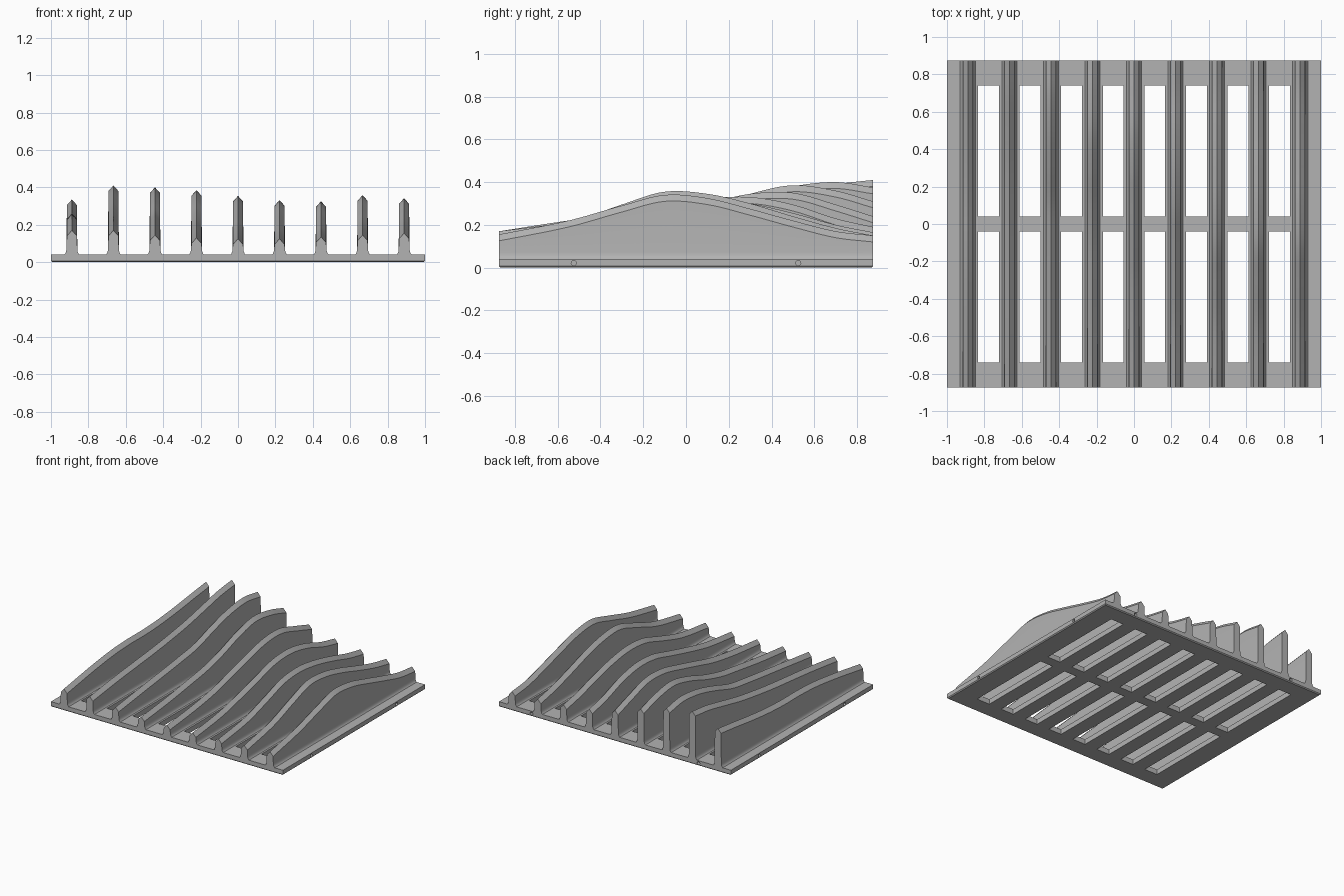
import bpy, bmesh, math
from mathutils import Matrix, Vector

cube = bpy.data.objects.get("Cube")
if cube:
    bpy.data.objects.remove(cube)

HALF_X, HALF_Y, PLATE = 1.0, 0.875, 0.04
PITCH = 0.222
STATIONS = [-0.875, -0.55, -0.3, -0.1, 0.1, 0.3, 0.5, 0.7, 0.875]
# ridge heights of each fin along its length, in hundredths
RIDGES = [
    (17, 22, 25, 26, 26, 27, 29, 31.5, 33.5),
    (17, 21, 23.5, 25.5, 28, 31, 35, 39, 41),
    (14.5, 18.5, 21.5, 24, 27, 33, 38, 40, 37.5),
    (13, 16.5, 20, 23, 28, 34.5, 38.5, 36, 31),
    (12.5, 16, 20, 25, 30, 34.5, 35, 29.5, 24),
    (12.5, 16.5, 22, 27, 32, 33, 29.5, 23, 19),
    (13.5, 18, 25, 31, 32.5, 30, 25.5, 20, 16.5),
    (14.5, 21, 29.5, 35.5, 34.5, 30, 24, 18.5, 15),
    (15.5, 22, 29, 34, 32.5, 27.5, 22, 17, 15),
]

grey = bpy.data.materials.new("plain grey")
grey.use_nodes = True
colour = (0.45, 0.45, 0.45, 1)
grey.diffuse_color = colour
grey.node_tree.nodes["Principled BSDF"].inputs["Base Color"].default_value = colour


def make_object(name, bm):
    bmesh.ops.recalc_face_normals(bm, faces=bm.faces)
    mesh = bpy.data.meshes.new(name)
    bm.to_mesh(mesh)
    bm.free()
    obj = bpy.data.objects.new(name, mesh)
    bpy.context.collection.objects.link(obj)
    mesh.materials.append(grey)
    return obj


def height_at(ridge, y):
    """Smooth curve through the ridge heights."""
    n = len(STATIONS)
    slopes = []
    for i in range(n):
        a, b = max(i - 1, 0), min(i + 1, n - 1)
        slopes.append((ridge[b] - ridge[a]) / (STATIONS[b] - STATIONS[a]))
    i = max(k for k in range(n - 1) if STATIONS[k] <= y or k == 0)
    d = STATIONS[i + 1] - STATIONS[i]
    t = (y - STATIONS[i]) / d
    h = ((1 + 2 * t) * (1 - t) ** 2 * ridge[i] + t * (1 - t) ** 2 * d * slopes[i]
         + t * t * (3 - 2 * t) * ridge[i + 1] + t * t * (t - 1) * d * slopes[i + 1])
    return h / 100


def make_fin(name, x, ridge, steps=56):
    bm = bmesh.new()
    rings = []
    for s in range(steps + 1):
        y = -HALF_Y + 2 * HALF_Y * s / steps
        top = height_at(ridge, y)
        # half section: flared foot, straight side, shoulder
        side = [(0.043, PLATE - 0.002), (0.036, 0.045), (0.031, 0.056),
                (0.029, 0.072), (0.027, top - 0.03)]
        section = side + [(0, top)] + [(-w, z) for w, z in reversed(side)]
        rings.append([bm.verts.new((x + w, y, z)) for w, z in section])
    count = len(rings[0])
    for a, b in zip(rings, rings[1:]):
        for i in range(count):
            j = (i + 1) % count
            bm.faces.new((a[i], a[j], b[j], b[i]))
    bm.faces.new(rings[0])
    bm.faces.new(rings[-1])
    return make_object(name, bm)


# base plate with two rows of slots between the fins
slot_x = [(k - 3.5) * PITCH for k in range(8)]
xs = sorted([-HALF_X, HALF_X] + [c + s * 0.056 for c in slot_x for s in (-1, 1)])
ys = [-HALF_Y, -0.74, -0.04, 0.04, 0.74, HALF_Y]
bm = bmesh.new()
grid = [[bm.verts.new((x, y, 0)) for y in ys] for x in xs]
for i in range(len(xs) - 1):
    for j in range(len(ys) - 1):
        if not (i % 2 and j % 2):
            bm.faces.new((grid[i][j], grid[i + 1][j], grid[i + 1][j + 1], grid[i][j + 1]))
raised = bmesh.ops.extrude_face_region(bm, geom=bm.faces[:])
bmesh.ops.translate(bm, vec=(0, 0, PLATE),
                    verts=[v for v in raised["geom"] if isinstance(v, bmesh.types.BMVert)])


def on_rim(v):
    return abs(v.co.x) > HALF_X - 0.001 or abs(v.co.y) > HALF_Y - 0.001


# small chamfer under the outer rim
rim = [e for e in bm.edges
       if all(v.co.z < 0.001 and on_rim(v) for v in e.verts)
       and any(abs(f.normal.z) < 0.5 for f in e.link_faces)]
bm.normal_update()
rim = [e for e in bm.edges
       if all(v.co.z < 0.001 and on_rim(v) for v in e.verts)
       and any(abs(f.normal.z) < 0.5 for f in e.link_faces)]
bmesh.ops.bevel(bm, geom=rim, offset=0.007, segments=1, affect='EDGES')
plate = make_object("base_plate", bm)

# round sockets in the sides and back of the plate
bm = bmesh.new()
sockets = [(Vector((s * HALF_X, y, 0.021)), 'Y') for s in (-1, 1) for y in (-0.525, 0.525)]
sockets += [(Vector((s * 0.72, HALF_Y, 0.021)), 'X') for s in (-1, 1)]
for place, axis in sockets:
    bmesh.ops.create_cone(bm, cap_ends=True, segments=20, radius1=0.012, radius2=0.012, depth=0.08,
                          matrix=Matrix.Translation(place) @ Matrix.Rotation(math.pi / 2, 4, axis))
cutter = make_object("socket_cutter", bm)
cutter.hide_render = True
cutter.hide_set(True)
cut = plate.modifiers.new("sockets", 'BOOLEAN')
cut.object = cutter
cut.operation = 'DIFFERENCE'
cut.solver = 'EXACT'

# wavy fins
for k, ridge in enumerate(RIDGES):
    fin = make_fin("fin_%d" % (k + 1), (k - 4) * PITCH, ridge)
    bpy.ops.object.select_all(action='DESELECT')
    fin.select_set(True)
    bpy.context.view_layer.objects.active = fin
    bpy.ops.object.shade_smooth_by_angle(angle=math.radians(25))
